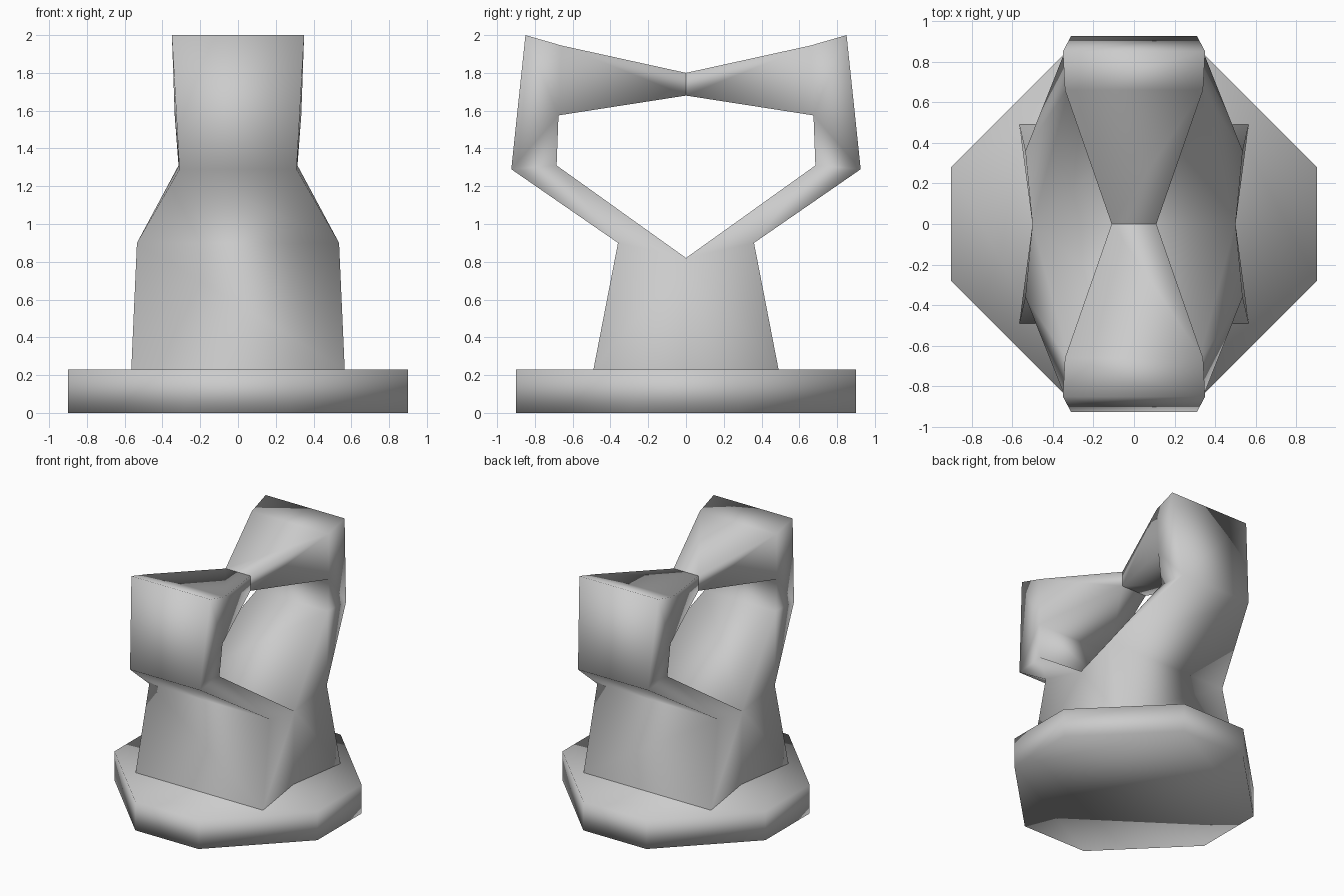
import bpy
import bmesh

cube = bpy.data.objects.get("Cube")
if cube:
    bpy.data.objects.remove(cube)

# Single grey stone colour
stone = bpy.data.materials.new("grey_stone")
stone.use_nodes = True
stone.diffuse_color = (0.6, 0.6, 0.6, 1)
stone.node_tree.nodes["Principled BSDF"].inputs["Base Color"].default_value = (0.6, 0.6, 0.6, 1)


def finish(bm, name):
    """Turn a bmesh into a smooth-shaded object."""
    bmesh.ops.recalc_face_normals(bm, faces=bm.faces)
    for face in bm.faces:
        face.smooth = True
    mesh = bpy.data.meshes.new(name)
    bm.to_mesh(mesh)
    bm.free()
    mesh.materials.append(stone)
    obj = bpy.data.objects.new(name, mesh)
    bpy.context.collection.objects.link(obj)
    return obj


# Base: square slab with wide corner cuts, extruded up
half, cut, height = 0.9, 0.28, 0.23
outline = []
for sx, sy in ((1, 1), (-1, 1), (-1, -1), (1, -1)):
    pair = [(sx * half, sy * cut), (sx * cut, sy * half)]
    outline += pair if sx * sy > 0 else pair[::-1]
bm = bmesh.new()
bottom = bm.faces.new([bm.verts.new((x, y, 0)) for x, y in outline])
extruded = bmesh.ops.extrude_face_region(bm, geom=[bottom], use_keep_orig=True)
top = [v for v in extruded["geom"] if isinstance(v, bmesh.types.BMVert)]
bmesh.ops.translate(bm, verts=top, vec=(0, 0, height))
finish(bm, "base")

# Body: one arm of the pedestal as a side profile (half width, depth, height)
profile = {
    "foot": (0.565, 0.49, 0.23),
    "waist": (0.535, 0.36, 0.9),
    "elbow": (0.31, 0.925, 1.29),
    "crown": (0.35, 0.85, 2.0),
    "crown_in": (0.34, 0.66, 1.945),
    "tip_top": (0.11, 0, 1.8),
    "tip_low": (0.11, 0, 1.68),
    "palm": (0.335, 0.675, 1.575),
    "elbow_in": (0.315, 0.685, 1.31),
    "valley": (0.5, 0, 0.82),
    "floor": (0.49, 0, 0.23),
}
side_faces = ("foot waist valley floor", "waist elbow elbow_in valley",
              "elbow crown palm elbow_in", "crown crown_in palm",
              "crown_in tip_top tip_low palm")
strips = ("foot waist elbow crown crown_in tip_top", "tip_low palm elbow_in valley")

bm = bmesh.new()
left = {k: bm.verts.new(p) for k, p in profile.items()}
right = {k: bm.verts.new((-p[0], p[1], p[2])) for k, p in profile.items()}
for names in side_faces:
    for side in (left, right):
        bm.faces.new([side[n] for n in names.split()])
for names in strips:
    chain = names.split()
    for a, b in zip(chain, chain[1:]):
        bm.faces.new((left[a], left[b], right[b], right[a]))
# The two hands meet in a crisp seam
for edge in bm.edges:
    if all(abs(v.co.y) < 0.001 and v.co.z > 1.5 for v in edge.verts):
        edge.smooth = False
body = finish(bm, "two_armed_pedestal")

# Second arm mirrored front to back
mirror = body.modifiers.new("front_back", 'MIRROR')
mirror.use_axis = (False, True, False)
mirror.use_clip = True
